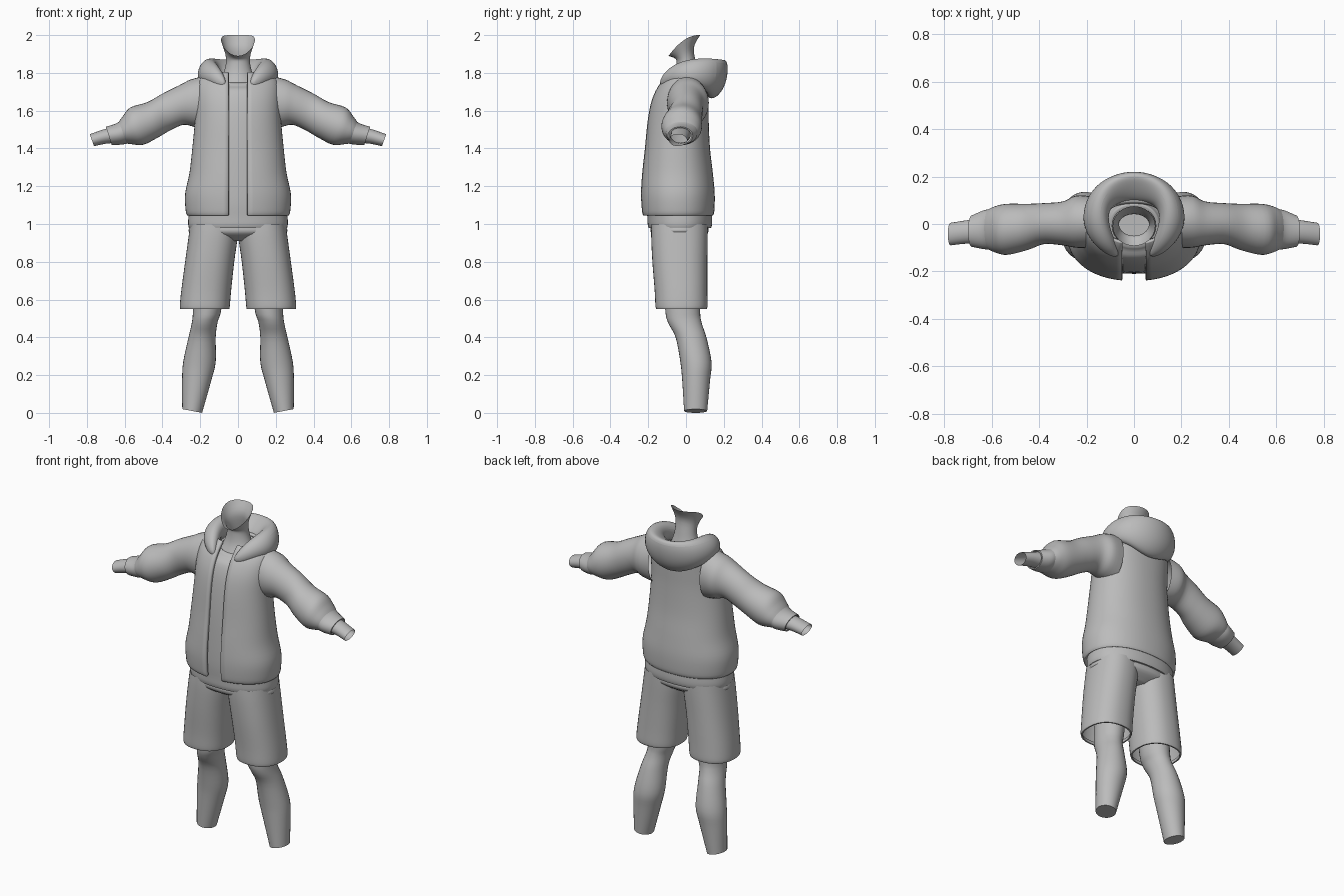
import bpy, bmesh, math
from mathutils import Vector

if "Cube" in bpy.data.objects:
    bpy.data.objects.remove(bpy.data.objects["Cube"])

GREY = bpy.data.materials.new("cloth grey")
GREY.diffuse_color = (0.5, 0.5, 0.5, 1)
GREY.use_nodes = True
GREY.node_tree.nodes["Principled BSDF"].inputs["Base Color"].default_value = GREY.diffuse_color


def finish(name, bm, recalc=True, thick=0, subsurf=0):
    if recalc:
        bmesh.ops.recalc_face_normals(bm, faces=bm.faces[:])
    me = bpy.data.meshes.new(name)
    bm.to_mesh(me)
    bm.free()
    ob = bpy.data.objects.new(name, me)
    bpy.context.collection.objects.link(ob)
    me.materials.append(GREY)
    if subsurf:
        ob.modifiers.new("smooth", "SUBSURF").levels = subsurf
        ob.modifiers["smooth"].render_levels = subsurf
    if thick:
        m = ob.modifiers.new("cloth", "SOLIDIFY")
        m.thickness, m.offset = thick, -1
    bpy.ops.object.select_all(action="DESELECT")
    bpy.context.view_layer.objects.active = ob
    ob.select_set(True)
    bpy.ops.object.shade_smooth_by_angle(angle=math.radians(50))
    return ob


def smooth(rows, k):
    """Catmull-Rom through rows of numbers."""
    out = []
    for i in range(len(rows) - 1):
        a, b, c, d = (rows[max(0, min(len(rows) - 1, i + o))] for o in (-1, 0, 1, 2))
        for s in range(k):
            t = s / k
            out.append([q + 0.5 * t * ((r - p) + t * ((2*p - 5*q + 4*r - w) + t * (3*(q - r) + w - p)))
                        for p, q, r, w in zip(a, b, c, d)])
    return out + [list(rows[-1])]


def loft(name, rings, n=40, k=4, power=2.0, gap=0, caps=(), thick=0, lip=0):
    """Rings are centre, side half-vector, depth half-vector, bulge in z."""
    bm = bmesh.new()
    rows = smooth(rings, k)
    if lip:  # cloth edge folded back inside
        end = rows[-1]
        back = rows[-1 - k]
        for src, f in ((end, 1 - lip), (back, 1 - lip)):
            rows.append(src[:3] + [q * f for q in src[3:9]] + [0])
    loops = []
    for r in rows:
        c, u, v = Vector(r[:3]), Vector(r[3:6]), Vector(r[6:9])
        t0 = math.asin(min(1, gap / u.length) ** (power / 2)) if gap else 0
        loop = []
        for i in range(n + 1 if gap else n):
            t = t0 + (2 * math.pi - 2 * t0) * i / n
            s, q = math.sin(t), -math.cos(t)
            s, q = (math.copysign(abs(m) ** (2 / power), m) for m in (s, q))
            loop.append(bm.verts.new(c + u * s + v * q + Vector((0, 0, r[9] * (1 - q * q)))))
        loops.append(loop)
    m = len(loops[0])
    for a, b in zip(loops, loops[1:]):
        for i in range(m - 1 if gap else m):
            j = (i + 1) % m
            bm.faces.new((a[i], a[j], b[j], b[i]))
    for e in caps:
        bm.faces.new(loops[e])
    return finish(name, bm, not gap, thick)


def level(z, x0, x1, y0, y1, tilt=0, tx=0, bulge=0):
    """Ring around the z axis, tilted front to back or side to side."""
    return [(x0 + x1) / 2, (y0 + y1) / 2, z, (x1 - x0) / 2, 0, tx, 0, (y1 - y0) / 2, tilt, bulge]


def body(z, w, y0, y1, tilt=0, bulge=0):
    return level(z, -w, w, y0, y1, tilt, 0, bulge)


def arm(s, xt, zt, xb, zb, y0, y1):
    """Ring across an arm from its top and bottom points."""
    return [s * (xt + xb) / 2, (y0 + y1) / 2, (zt + zb) / 2,
            0, (y1 - y0) / 2, 0, s * (xt - xb) / 2, 0, (zt - zb) / 2, 0]


# open-front jacket
loft("jacket", [body(*r) for r in (
    (1.045, .268, -.228, .143), (1.07, .277, -.235, .15), (1.16, .28, -.24, .152),
    (1.27, .257, -.234, .142), (1.4, .242, -.22, .127), (1.55, .228, -.205, .12),
    (1.65, .226, -.185, .12), (1.72, .222, -.155, .12), (1.765, .208, -.122, .115),
    (1.79, .175, -.1, .11), (1.805, .13, -.085, .1))],
    n=56, power=2.2, gap=.05, thick=.018)

# shirt with hem and round collar
loft("shirt", [body(*r) for r in (
    (1.77, .092, -.085, .07, .022), (1.768, .105, -.1, .085, .027), (1.752, .12, -.112, .09, .022),
    (1.70, .185, -.148, .095), (1.6, .2, -.178, .1), (1.4, .218, -.2, .105),
    (1.15, .25, -.21, .13), (1.04, .262, -.205, .138), (1.0, .264, -.203, .138),
    (.98, .26, -.198, .133))], n=48, power=2.2, lip=.06)

# neck rising to an open jaw line
loft("neck", [body(*r) for r in (
    (1.73, .11, -.09, .085), (1.79, .08, -.06, .068), (1.85, .064, -.05, .053),
    (1.905, .068, -.056, .042, .03), (1.945, .09, -.092, .075, .055, .03))], n=32, caps=(0,))

# hood lying on the shoulders: half cross-sections from front tip to back
half = (
    ((.05, -.11, 1.70), (.05, -.14, 1.735), (.062, -.15, 1.75), (.08, -.15, 1.75), (.095, -.145, 1.735), (.095, -.12, 1.70)),
    ((.085, -.06, 1.75), (.078, -.075, 1.81), (.105, -.09, 1.838), (.145, -.1, 1.83), (.18, -.095, 1.79), (.175, -.06, 1.73)),
    ((.115, .02, 1.77), (.11, .02, 1.85), (.15, .02, 1.885), (.205, .02, 1.87), (.24, .02, 1.81), (.22, .03, 1.73)),
    ((.09, .08, 1.77), (.095, .09, 1.84), (.125, .15, 1.885), (.165, .18, 1.87), (.19, .18, 1.77), (.14, .13, 1.67)),
    ((0, .09, 1.76), (0, .1, 1.80), (0, .2, 1.86), (0, .25, 1.88), (0, .235, 1.69), (0, .11, 1.61)))
stations = list(half) + [tuple((-x, y, z) for x, y, z in st) for st in half[-2::-1]]
bm = bmesh.new()
grid = [[bm.verts.new(p) for p in st] for st in stations]
for a, b in zip(grid, grid[1:]):
    for i in range(len(a)):
        j = (i + 1) % len(a)
        bm.faces.new((a[i], a[j], b[j], b[i]))
bm.faces.new(grid[0])
bm.faces.new(grid[-1])
finish("hood", bm, subsurf=3)

# seat of the shorts
loft("shorts_seat", [body(*r) for r in (
    (1.04, .25, -.185, .12), (.99, .254, -.187, .117), (.95, .25, -.182, .115), (.91, .1, -.12, .06))],
    power=2.2, caps=(0, -1))

for s, side in ((1, "left"), (-1, "right")):
    def leg(z, x0, x1, y0, y1, tx=0):
        return level(z, *sorted((s * x0, s * x1)), y0, y1, 0, s * tx)

    # puffed sleeve
    loft(side + "_sleeve", [arm(s, *r) for r in (
        (.17, 1.785, .17, 1.50, -.1, .115), (.25, 1.765, .235, 1.515, -.1, .12),
        (.31, 1.735, .29, 1.525, -.09, .095), (.40, 1.69, .36, 1.495, -.085, .088),
        (.48, 1.645, .42, 1.46, -.11, .085), (.57, 1.617, .50, 1.42, -.13, .085),
        (.61, 1.57, .56, 1.422, -.12, .075), (.632, 1.54, .60, 1.428, -.105, .06))], n=32)
    # cuff
    loft(side + "_cuff", [arm(s, *r) for r in (
        (.615, 1.555, .59, 1.425, -.108, .062), (.645, 1.532, .62, 1.42, -.106, .058),
        (.70, 1.515, .668, 1.418, -.096, .036))], n=32, lip=.12)
    # wrist
    loft(side + "_wrist", [arm(s, *r) for r in (
        (.66, 1.515, .64, 1.43, -.082, .025), (.72, 1.498, .70, 1.425, -.083, .015),
        (.785, 1.475, .762, 1.412, -.09, .005))], n=24)
    # shorts leg
    loft(side + "_shorts_leg", [leg(*r) for r in (
        (1.0, .0, .252, -.183, .115), (.93, .002, .262, -.184, .115), (.8, .02, .28, -.178, .113),
        (.65, .036, .3, -.166, .113), (.57, .043, .308, -.162, .114), (.55, .046, .306, -.158, .11))],
        power=2.3, lip=.06)
    # bare leg
    loft(side + "_leg", [leg(*r) for r in (
        (.78, .065, .23, -.12, .08), (.55, .088, .238, -.11, .075), (.48, .108, .244, -.096, .082),
        (.4, .118, .262, -.055, .108), (.27, .118, .29, -.03, .135), (.17, .142, .296, -.02, .127),
        (.01, .19, .295, -.01, .112, .01))], n=28, caps=(0, -1))
